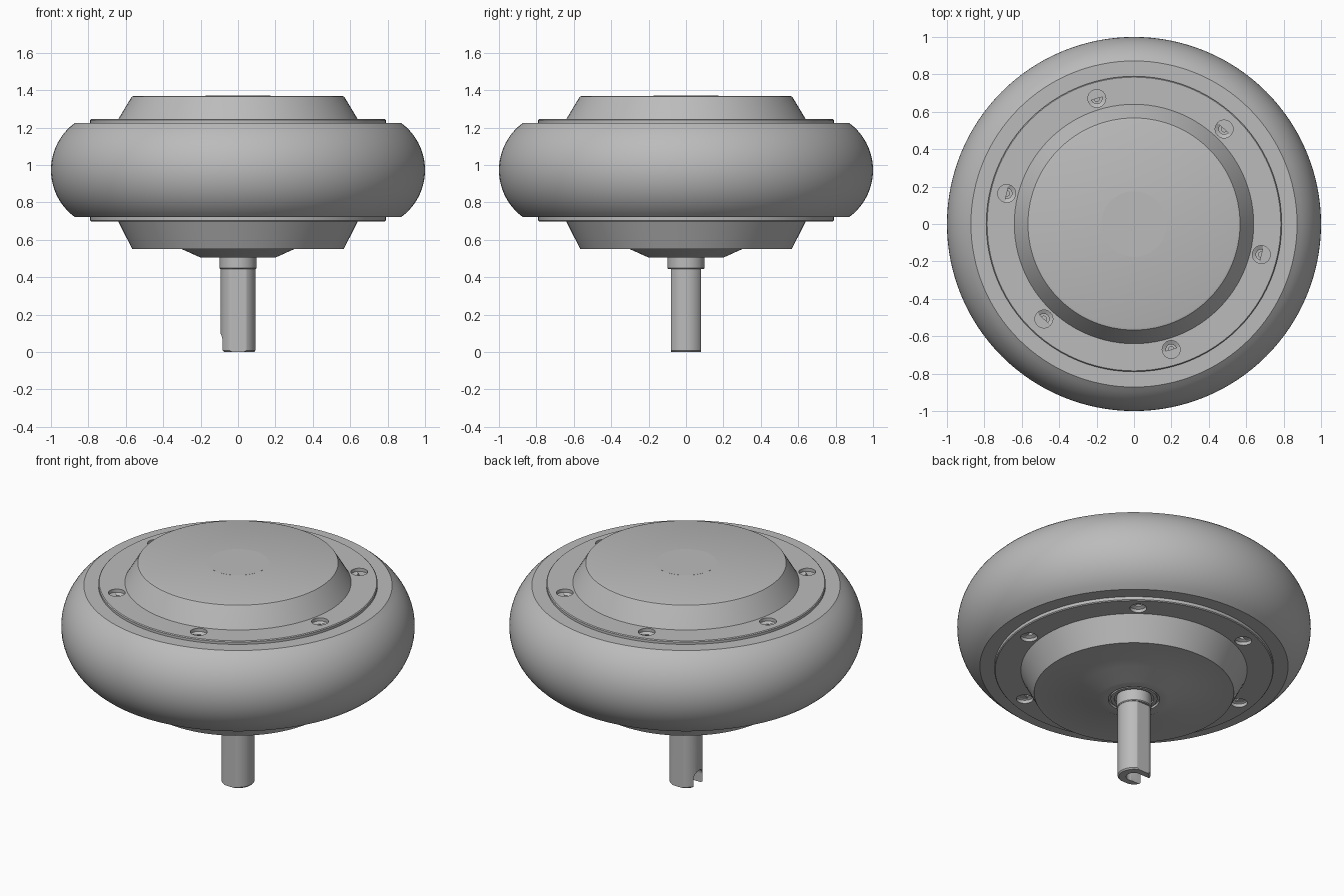
import bpy, bmesh
from math import cos, sin, pi, radians, sqrt
from mathutils import Matrix

cube = bpy.data.objects.get("Cube")
if cube:
    bpy.data.objects.remove(cube, do_unlink=True)

grey = bpy.data.materials.new("plain grey")
grey.use_nodes = True
COLOUR = (0.5, 0.5, 0.5, 1)
grey.diffuse_color = COLOUR
grey.node_tree.nodes["Principled BSDF"].inputs["Base Color"].default_value = COLOUR


def add_object(name, bm):
    bmesh.ops.recalc_face_normals(bm, faces=bm.faces)
    mesh = bpy.data.meshes.new(name)
    bm.to_mesh(mesh)
    bm.free()
    mesh.materials.append(grey)
    obj = bpy.data.objects.new(name, mesh)
    bpy.context.collection.objects.link(obj)
    return obj


def lathe(name, profile, segments=96):
    """Turn a closed (radius, z) outline around the z axis."""
    bm = bmesh.new()
    rings = []
    for r, z in profile:
        if r == 0:
            rings.append([bm.verts.new((0, 0, z))] * segments)
        else:
            rings.append([bm.verts.new((r * cos(2 * pi * i / segments),
                                        r * sin(2 * pi * i / segments), z))
                          for i in range(segments)])
    for a, b in zip(rings, rings[1:] + rings[:1]):
        for i in range(segments):
            j = (i + 1) % segments
            corners = list(dict.fromkeys((a[i], a[j], b[j], b[i])))
            if len(corners) > 2:
                bm.faces.new(corners)
    return add_object(name, bm)


def box(name, size, centre):
    bm = bmesh.new()
    bmesh.ops.create_cube(bm, size=1)
    bmesh.ops.scale(bm, vec=size, verts=bm.verts)
    bmesh.ops.translate(bm, vec=centre, verts=bm.verts)
    return add_object(name, bm)


def activate(obj):
    bpy.ops.object.select_all(action='DESELECT')
    obj.select_set(True)
    bpy.context.view_layer.objects.active = obj


def cut(obj, cutter):
    mod = obj.modifiers.new("cut", 'BOOLEAN')
    mod.operation = 'DIFFERENCE'
    mod.solver = 'EXACT'
    mod.object = cutter
    activate(obj)
    bpy.ops.object.modifier_apply(modifier=mod.name)
    bpy.data.objects.remove(cutter, do_unlink=True)


def screw_holes(cover, z, direction, start):
    """Six stepped screw recesses around the flange."""
    steps = [(0, 0.02), (0.048, 0.02), (0.048, -0.02), (0.028, -0.03),
             (0.028, -0.045), (0.015, -0.045), (0.015, -0.06), (0, -0.06)]
    for k in range(6):
        a = radians(start + 60 * k)
        cutter = lathe("screw_cutter", [(r, z + direction * d) for r, d in steps], 24)
        cutter.data.transform(Matrix.Translation((0.7 * cos(a), 0.7 * sin(a), 0)))
        cut(cover, cutter)


# Rounded tyre: bulging tread between flat sidewalls
MID, HALF, CENTRE, R = 0.973, 0.252, 0.688, 0.312
tread = []
for i in range(25):
    h = -HALF + 2 * HALF * i / 24
    tread.append((CENTRE + sqrt(R * R - h * h), MID + h))
tyre = lathe("tyre", [(0.7, MID - HALF)] + tread + [(0.7, MID + HALF)], 128)

# Upper cover: flange, sloped wall and flat top
upper_cover = lathe("upper_cover", [
    (0, 1.0), (0.79, 1.0), (0.79, 1.24), (0.785, 1.245), (0.64, 1.245),
    (0.573, 1.357), (0.567, 1.366), (0.555, 1.37), (0, 1.37)])
screw_holes(upper_cover, 1.245, 1, 46.5)
top_disc = lathe("top_disc", [(0, 1.365), (0.175, 1.365), (0.175, 1.3705), (0, 1.3705)], 64)

# Lower cover: flange, sloped wall, central boss and bearing recess
lower_cover = lathe("lower_cover", [
    (0, 0.95), (0.79, 0.95), (0.79, 0.702), (0.785, 0.697), (0.64, 0.697),
    (0.565, 0.55), (0.3, 0.55), (0.2, 0.505), (0.145, 0.505),
    (0.145, 0.52), (0, 0.52)])
screw_holes(lower_cover, 0.697, -1, 52)
bearing_ring = lathe("bearing_ring", [
    (0.112, 0.53), (0.112, 0.508), (0.132, 0.508), (0.132, 0.53)], 64)
shaft_collar = lathe("shaft_collar", [
    (0, 0.6), (0.098, 0.6), (0.098, 0.448), (0.094, 0.443), (0, 0.443)], 48)

# Axle shaft with two flats, a bore and a cable notch on one side
shaft = lathe("shaft", [(0, 0.55), (0.093, 0.55), (0.093, 0.008), (0.086, 0), (0, 0)], 48)
for side in (-1, 1):
    cut(shaft, box("flat_cutter", (0.4, 0.1, 1.0), (0, side * 0.131, 0.3)))
cut(shaft, lathe("bore_cutter", [(0, -0.05), (0.045, -0.05), (0.045, 0.3), (0, 0.3)], 32))
notch = lathe("notch_cutter", [(0, -0.15), (0.043, -0.15), (0.043, 0), (0, 0)], 32)
notch.data.transform(Matrix.Translation((0, 0, 0.055)) @ Matrix.Rotation(pi / 2, 4, 'Y'))
cut(shaft, notch)
cut(shaft, box("notch_slot_cutter", (0.15, 0.086, 0.155), (-0.075, 0, -0.0225)))

for part in (tyre, upper_cover, top_disc, lower_cover, bearing_ring, shaft_collar, shaft):
    activate(part)
    bpy.ops.object.shade_smooth_by_angle()
